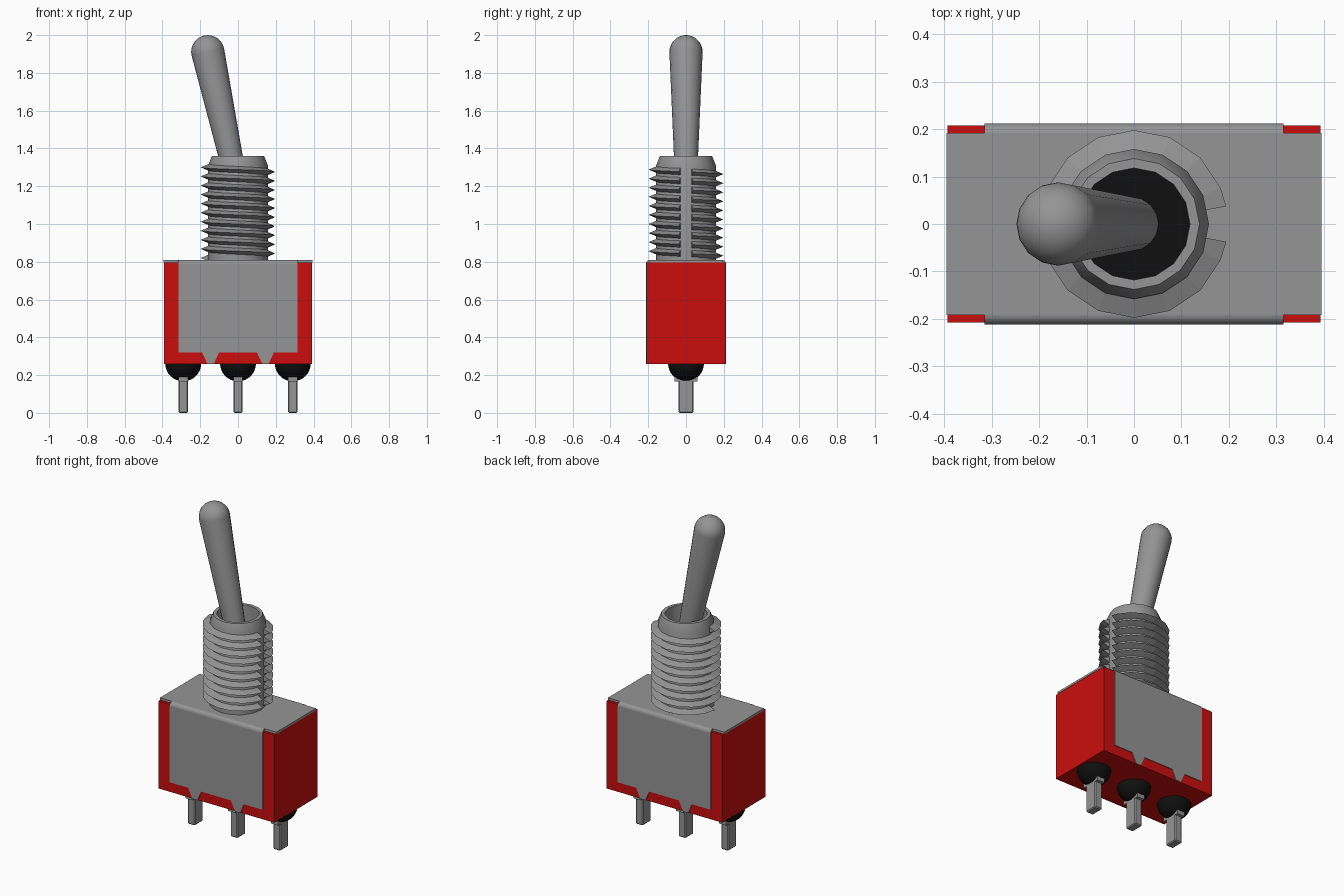
import bpy, bmesh, math
from mathutils import Matrix, Vector

cube = bpy.data.objects.get("Cube")
if cube:
    bpy.data.objects.remove(cube, do_unlink=True)


def material(name, rgb):
    m = bpy.data.materials.new(name)
    m.use_nodes = True
    m.diffuse_color = (*rgb, 1)
    bsdf = next(n for n in m.node_tree.nodes if n.type == 'BSDF_PRINCIPLED')
    bsdf.inputs["Base Color"].default_value = (*rgb, 1)
    return m


GREY = material("grey metal", (0.3, 0.3, 0.3))
RED = material("red plastic", (0.6, 0.004, 0.004))
BLACK = material("black resin", (0.005, 0.005, 0.005))


def finish(name, bm, mat, smooth=False):
    bmesh.ops.recalc_face_normals(bm, faces=bm.faces)
    me = bpy.data.meshes.new(name)
    bm.to_mesh(me)
    bm.free()
    me.materials.append(mat)
    ob = bpy.data.objects.new(name, me)
    bpy.context.collection.objects.link(ob)
    if smooth:
        bpy.ops.object.select_all(action='DESELECT')
        ob.select_set(True)
        bpy.context.view_layer.objects.active = ob
        bpy.ops.object.shade_smooth_by_angle(angle=math.radians(35))
    return ob


def box(name, lo, hi, mat, bevel=0):
    bm = bmesh.new()
    lo, hi = Vector(lo), Vector(hi)
    bmesh.ops.create_cube(bm, size=1, matrix=Matrix.Translation((lo + hi) / 2)
                          @ Matrix.Diagonal((*(hi - lo), 1)))
    ob = finish(name, bm, mat)
    if bevel:
        mod = ob.modifiers.new("bevel", 'BEVEL')
        mod.width, mod.segments = bevel, 1
    return ob


def prism(name, points, offset, mat, smooth=False):
    """Extrude a flat outline of 3D points along an offset."""
    bm = bmesh.new()
    face = bm.faces.new([bm.verts.new(p) for p in points])
    ext = bmesh.ops.extrude_face_region(bm, geom=[face], use_keep_orig=True)
    bmesh.ops.translate(bm, vec=offset,
                        verts=[v for v in ext['geom'] if isinstance(v, bmesh.types.BMVert)])
    return finish(name, bm, mat, smooth)


def lathe(name, profile, mat, steps=16, matrix=Matrix()):
    """Spin a (radius, z) profile about z."""
    bm = bmesh.new()
    vs = [bm.verts.new((r, 0, z)) for r, z in profile]
    es = [bm.edges.new(pair) for pair in zip(vs, vs[1:])]
    bmesh.ops.spin(bm, geom=vs + es, axis=(0, 0, 1), cent=(0, 0, 0),
                   angle=math.tau, steps=steps)
    bmesh.ops.remove_doubles(bm, verts=bm.verts, dist=1e-5)
    bm.transform(matrix)
    return finish(name, bm, mat, True)


# Housing and its metal cover
box("housing", (-0.393, -0.208, 0.26), (0.393, 0.208, 0.797), RED)
box("cover_top", (-0.395, -0.192, 0.797), (0.395, 0.192, 0.81), GREY)
half = [(0.315, 0.788), (0.315, 0.32), (0.19, 0.32), (0.162, 0.26),
        (0.128, 0.26), (0.10, 0.32)]
outline = half + [(-x, z) for x, z in reversed(half)]
for s, side in ((-1, "front"), (1, "back")):
    # Folded side panel with two pointed tabs
    prism(side + "_cover_panel", [(x, s * 0.202, z) for x, z in outline],
          (0, s * 0.010, 0), GREY)
    # Rounded fold between the top and the panel
    arc = [(-0.315, s * (0.192 + 0.020 * math.cos(a)), 0.788 + 0.022 * math.sin(a))
           for a in (math.pi / 2 * i / 5 for i in range(6))]
    prism(side + "_cover_fold", [(-0.315, s * 0.192, 0.788)] + arc,
          (0.63, 0, 0), GREY, True)

# Bushing with a hollow mouth and a dark floor inside
lathe("bushing", [(0.158, 0.805), (0.158, 1.31), (0.138, 1.36),
                  (0.118, 1.36), (0.118, 1.20)], GREY)
lathe("bushing_floor", [(0, 1.21), (0.119, 1.21), (0.119, 1.19), (0, 1.19)], BLACK, 32)

# Screw thread, interrupted by the keyway on the left side
START, TURNS, PITCH, KEY = math.pi, 10, 0.048, 0.19
bm = bmesh.new()


def thread_arc(angles):
    rings = []
    for t in angles:
        z = 1.30 - PITCH * (t - START) / math.tau
        rings.append([bm.verts.new((r * math.cos(t), r * math.sin(t), z + dz))
                      for r, dz in ((0.15, 0.02), (0.198, 0.0), (0.15, -0.02))])
    for a, b in zip(rings, rings[1:]):
        for i in range(3):
            j = (i + 1) % 3
            bm.faces.new((a[i], a[j], b[j], b[i]))
    bm.faces.new(rings[0])
    bm.faces.new(rings[-1])


for k in range(TURNS + 1):
    base = k * math.tau
    ring = [KEY] + [math.tau * i / 16 for i in range(1, 16)] + [math.tau - KEY]
    keep = [base + a for a in ring
            if START - 1e-4 <= base + a <= START + TURNS * math.tau + 1e-4]
    thread_arc(keep)
finish("bushing_thread", bm, GREY)

# Tapered lever with a round tip, leaning to the right
PIVOT, LEAN, LENGTH, TIP = 1.18, math.atan2(0.16, 0.732), 0.749, 0.088
profile = [(0, 0), (0.056, 0)]
profile += [(TIP * math.cos(a), LENGTH + TIP * math.sin(a))
            for a in (math.pi / 2 * i / 8 for i in range(8))]
profile.append((0, LENGTH + TIP))
lathe("lever", profile, GREY, 16,
      Matrix.Translation((0, 0, PIVOT)) @ Matrix.Rotation(-LEAN, 4, 'Y'))

# Three terminals: resin dome, shoulder and pin
for x, side in ((-0.29, "right"), (0, "middle"), (0.29, "left")):
    dome = [(0.095 * math.cos(a), 0.262 - 0.095 * math.sin(a))
            for a in (math.pi / 2 * i / 8 for i in range(8))] + [(0, 0.167)]
    lathe(side + "_terminal_dome", dome, BLACK, 24, Matrix.Translation((x, 0, 0)))
    box(side + "_terminal_shoulder", (x - 0.025, -0.06, 0.165),
        (x + 0.025, 0.06, 0.19), GREY)
    box(side + "_terminal_pin", (x - 0.025, -0.04, 0), (x + 0.025, 0.04, 0.18), GREY, 0.006)
